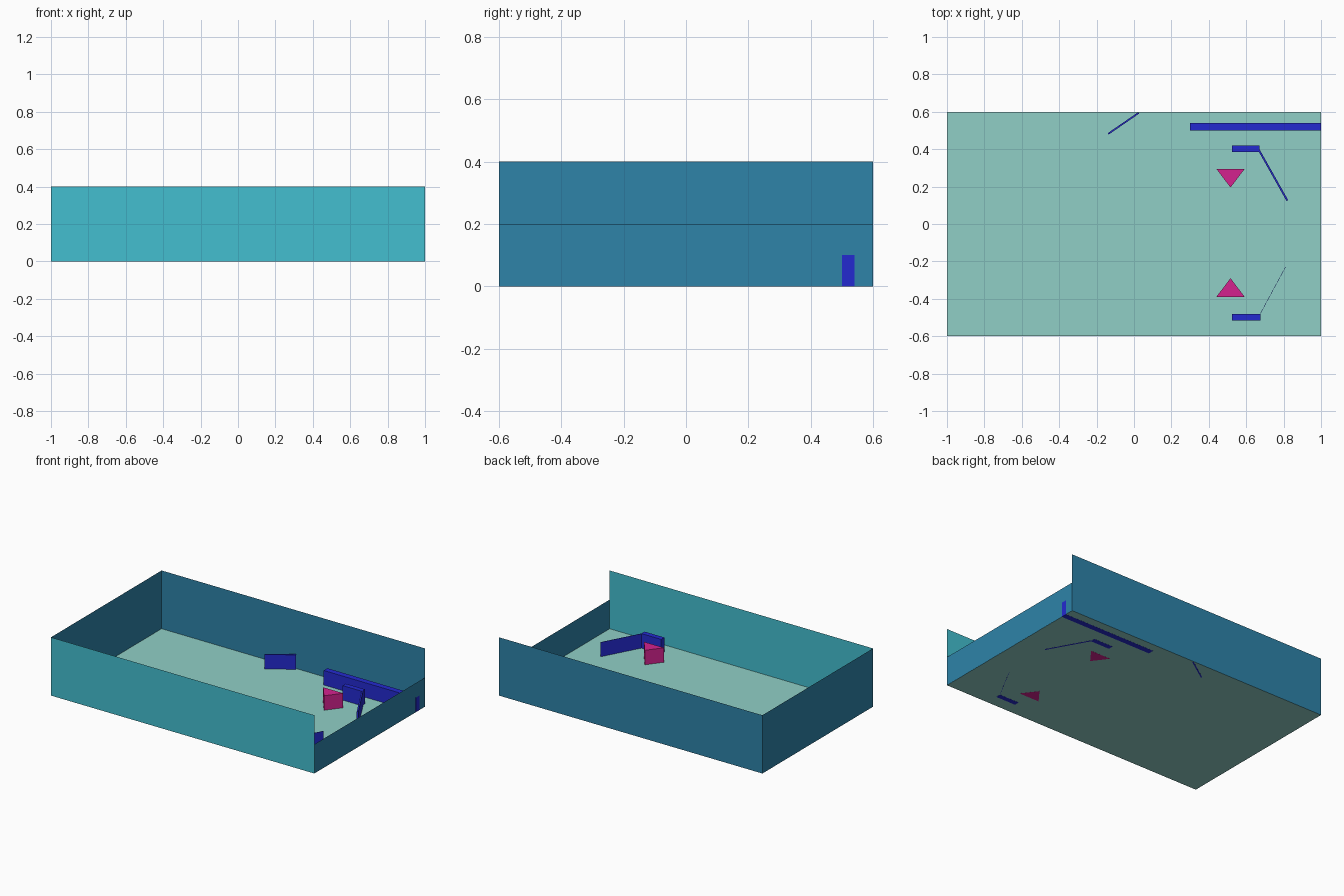
import bpy, bmesh, math
from mathutils import Vector

if "Cube" in bpy.data.objects:
    bpy.data.objects.remove(bpy.data.objects["Cube"])


def material(name, r, g, b):
    lin = [(c / 255 / 12.92) if c < 10 else ((c / 255 + 0.055) / 1.055) ** 2.4 for c in (r, g, b)]
    m = bpy.data.materials.new(name)
    m.diffuse_color = (*lin, 1)
    m.use_nodes = True
    m.node_tree.nodes["Principled BSDF"].inputs["Base Color"].default_value = m.diffuse_color
    return m


CYAN = material("cyan", 67, 191, 208)
STEEL = material("steel_blue", 46, 131, 169)
MINT = material("mint", 144, 207, 198)
BLUE = material("royal_blue", 36, 42, 208)
PINK = material("magenta", 211, 34, 143)


def finish(name, bm, mat):
    mesh = bpy.data.meshes.new(name)
    bm.to_mesh(mesh)
    bm.free()
    mesh.materials.append(mat)
    ob = bpy.data.objects.new(name, mesh)
    bpy.context.collection.objects.link(ob)
    return ob


def sheet(name, corners, mat):
    """Single flat panel."""
    bm = bmesh.new()
    bm.faces.new([bm.verts.new(c) for c in corners])
    return finish(name, bm, mat)


def prism(name, outline, mat, height=0.1):
    """Outline on the ground pulled straight up."""
    bm = bmesh.new()
    face = bm.faces.new([bm.verts.new((x, y, 0)) for x, y in outline])
    top = bmesh.ops.extrude_face_region(bm, geom=[face])["geom"]
    verts = [v for v in top if isinstance(v, bmesh.types.BMVert)]
    bmesh.ops.translate(bm, verts=verts, vec=(0, 0, height))
    bmesh.ops.recalc_face_normals(bm, faces=bm.faces)
    return finish(name, bm, mat)


def block(name, x0, x1, y0, y1, mat):
    return prism(name, [(x0, y0), (x1, y0), (x1, y1), (x0, y1)], mat)


def strip(name, a, b, thickness, mat):
    """Thin upright plate running from a to b."""
    a, b = Vector(a), Vector(b)
    n = (b - a).orthogonal().normalized() * thickness / 2
    return prism(name, [a - n, b - n, b + n, a + n], mat)


# Table floor and walls; the right wall is half height
X, Y, H = 1.0, 0.6, 0.4
XR = X - 0.0005
F = 0.0005
sheet("table_floor", [(-X, -Y, F), (X, -Y, F), (X, Y, F), (-X, Y, F)], MINT)
sheet("front_wall", [(-X, -Y, 0), (X, -Y, 0), (X, -Y, H), (-X, -Y, H)], CYAN)
sheet("back_wall", [(X, Y, 0), (-X, Y, 0), (-X, Y, H), (X, Y, H)], STEEL)
sheet("left_wall", [(-X, Y, 0), (-X, -Y, 0), (-X, -Y, H), (-X, Y, H)], STEEL)
sheet("right_wall", [(XR, -Y, 0), (XR, Y, 0), (XR, Y, H / 2), (XR, -Y, H / 2)], STEEL)

# Launch lane rail and corner deflector
block("lane_rail", 0.30, 1.0, 0.50, 0.54, BLUE)
strip("deflector", (-0.138, 0.482), (0.025, 0.594), 0.009, BLUE)

# Flipper mounts and flippers
block("back_flipper_mount", 0.525, 0.67, 0.385, 0.42, BLUE)
block("front_flipper_mount", 0.525, 0.675, -0.515, -0.48, BLUE)
strip("back_flipper", (0.668, 0.395), (0.82, 0.125), 0.010, BLUE)
strip("front_flipper", (0.675, -0.48), (0.81, -0.23), 0.002, BLUE)

# Triangular bumpers pointing towards the middle
for name, base, tip in (("back_bumper", 0.295, 0.195), ("front_bumper", -0.39, -0.29)):
    prism(name, [(0.44, base), (0.592, base), (0.516, tip)], PINK)
